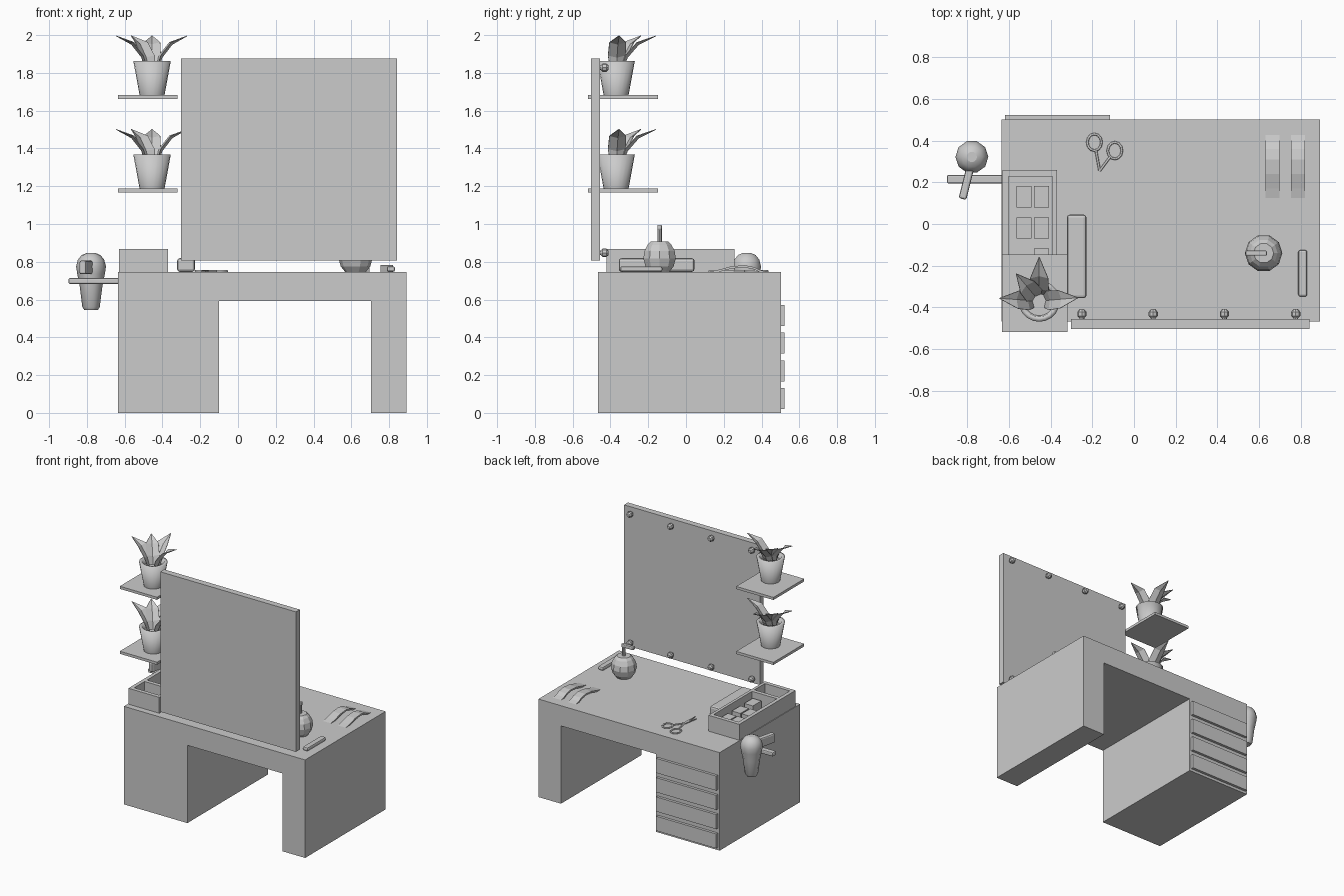
import bpy, bmesh
from math import sin, cos, pi, radians
from mathutils import Vector

if "Cube" in bpy.data.objects:
    bpy.data.objects.remove(bpy.data.objects["Cube"])


def mesh_object(name, verts, faces):
    mesh = bpy.data.meshes.new(name)
    mesh.from_pydata(verts, [], faces)
    bm = bmesh.new()
    bm.from_mesh(mesh)
    bmesh.ops.recalc_face_normals(bm, faces=bm.faces)
    bm.to_mesh(mesh)
    bm.free()
    ob = bpy.data.objects.new(name, mesh)
    bpy.context.collection.objects.link(ob)
    return ob


def box(name, x0, x1, y0, y1, z0, z1, bevel=0):
    v = [(x, y, z) for x in (x0, x1) for y in (y0, y1) for z in (z0, z1)]
    f = [(0, 1, 3, 2), (4, 6, 7, 5), (0, 4, 5, 1), (2, 3, 7, 6), (0, 2, 6, 4), (1, 5, 7, 3)]
    ob = mesh_object(name, v, f)
    if bevel:
        m = ob.modifiers.new("bevel", 'BEVEL')
        m.width, m.segments = bevel, 2
    return ob


def prism(name, outline, axis, a, b):
    """Extrude a 2D outline along axis 'x' or 'y' from a to b."""
    place = (lambda p, t: (t, p[0], p[1])) if axis == 'x' else (lambda p, t: (p[0], t, p[1]))
    n = len(outline)
    v = [place(p, t) for t in (a, b) for p in outline]
    f = [tuple(range(n)), tuple(range(n, 2 * n))]
    f += [(i, (i + 1) % n, n + (i + 1) % n, n + i) for i in range(n)]
    return mesh_object(name, v, f)


def lathe(name, profile, origin, sides, axis=(0, 0, 1), smooth=False):
    """Revolve (radius, height) points around an axis, capping both ends."""
    rot = Vector((0, 0, 1)).rotation_difference(Vector(axis))
    v = [rot @ Vector((r * cos(2 * pi * i / sides), r * sin(2 * pi * i / sides), h)) + Vector(origin)
         for r, h in profile for i in range(sides)]
    f = [(k * sides + i, k * sides + (i + 1) % sides, (k + 1) * sides + (i + 1) % sides, (k + 1) * sides + i)
         for k in range(len(profile) - 1) for i in range(sides)]
    f += [tuple(range(sides)), tuple(range(len(v) - sides, len(v)))]
    ob = mesh_object(name, v, f)
    if smooth:
        for p in ob.data.polygons:
            p.use_smooth = len(p.vertices) == 4
    return ob


def leaf(name, base, angle, reach):
    """Folded leaf that rises and then bends outward."""
    spine = [(0.03, 0.07, 0.02), (0.28, 0.2, 0.046), (0.57, 0.27, 0.043), (1, 0.315, 0.001)]
    d, s = Vector((cos(angle), sin(angle), 0)), Vector((-sin(angle), cos(angle), 0))
    v, f = [], []
    for t, h, w in spine:
        c = Vector(base) + d * reach * t + Vector((0, 0, h))
        lift = Vector((0, 0, 0.25 * w)) - d * 0.25 * w
        v += [c - s * w + lift, c, c + s * w + lift]
    for k in range(3):
        for j in range(2):
            i = 3 * k + j
            f.append((i, i + 1, i + 4, i + 3))
    ob = mesh_object(name, v, f)
    m = ob.modifiers.new("thickness", 'SOLIDIFY')
    m.thickness = 0.003
    return ob


def tube(name, pts, radius, cyclic=False):
    cu = bpy.data.curves.new(name, 'CURVE')
    cu.dimensions = '3D'
    cu.bevel_depth, cu.bevel_resolution, cu.use_fill_caps = radius, 1, True
    sp = cu.splines.new('POLY')
    sp.points.add(len(pts) - 1)
    for p, c in zip(sp.points, pts):
        p.co = (*c, 1)
    sp.use_cyclic_u = cyclic
    ob = bpy.data.objects.new(name, cu)
    bpy.context.collection.objects.link(ob)
    return ob


TOP = 0.747

# Desk body with a through knee hole, and drawer fronts on the back side
prism("desk_body", [(-0.635, 0), (-0.1, 0), (-0.1, 0.593), (0.703, 0.593), (0.703, 0),
                    (0.893, 0), (0.893, TOP), (-0.635, TOP)], 'y', -0.467, 0.502)
for i in range(4):
    z = 0.02 + i * 0.147
    box(f"drawer_front_{i + 1}", -0.62, -0.114, 0.50, 0.522, z, z + 0.111)

# Mirror panel with round bulbs on the inner face
box("mirror_panel", -0.303, 0.841, -0.503, -0.456, 0.808, 1.875)
for z in (0.847, 1.828):
    for i in range(4):
        lathe("mirror_bulb", [(0.011, 0), (0.012, 0.006), (0.022, 0.016), (0.022, 0.035), (0.011, 0.048)],
              (-0.25 + i * 0.342, -0.457, z), 8, (0, 1, 0))

# Two wall shelves with potted plants
for n, z in enumerate((1.187, 1.682)):
    box(f"shelf_{n + 1}", -0.634, -0.32, -0.518, -0.147, z - 0.02, z)
    c = (-0.455, -0.37, z)
    lathe(f"plant_pot_{n + 1}", [(0.066, 0), (0.099, 0.18), (0.075, 0.18), (0.07, 0.145)], c, 20, smooth=True)
    for a, r in ((90, 0.21), (130, 0.17), (176, 0.19), (5, 0.186)):
        leaf(f"plant_leaf_{n + 1}", c, radians(a), r)

# Open organiser tray with divider and small palettes
x0, x1, y0, y1, h = -0.63, -0.37, -0.42, 0.258, 0.868
box("tray_floor", x0, x1, y0, y1, TOP, 0.765)
box("tray_side_left", x0, x0 + 0.028, y0, y1, TOP, h)
box("tray_side_right", x1 - 0.022, x1, y0, y1, TOP, h)
for name, y in (("tray_end_front", y0), ("tray_divider", -0.265), ("tray_end_back", y1 - 0.03)):
    box(name, x0 + 0.028, x1 - 0.022, y, y + 0.03, TOP, h)
for bx, by in ((-0.563, 0.08), (-0.481, 0.08), (-0.563, -0.07), (-0.481, -0.07), (-0.481, -0.22)):
    box("tray_block", bx, bx + 0.072, by, by + 0.102, 0.765, 0.825)

# Long rounded case beside the tray
box("long_case", -0.322, -0.228, -0.356, 0.045, TOP, 0.819, 0.014)

# Scissors: two finger rings and crossing blades
for k, (cx, cy, tip) in enumerate([(-0.19, 0.392, (-0.165, 0.12)), (-0.092, 0.352, (-0.192, 0.15))]):
    ring = [(cx + 0.034 * cos(2 * pi * i / 12), cy + 0.04 * sin(2 * pi * i / 12), 0.75) for i in range(12)]
    tube("scissor_ring", ring, 0.006, True)
    pivot = Vector((-0.165, 0.255))
    a = Vector((cx, cy))
    start = a + (pivot - a).normalized() * 0.037
    tube("scissor_handle", [(*start, 0.75), (*pivot, 0.75)], 0.006)
    t = Vector(tip)
    side = Vector((-(t - pivot).y, (t - pivot).x)).normalized() * 0.009
    outline = [pivot - side, pivot + side, t]
    mesh_object("scissor_blade", [(*p, zz) for zz in (TOP, 0.754) for p in outline],
                [(0, 1, 2), (3, 4, 5), (0, 1, 4, 3), (1, 2, 5, 4), (2, 0, 3, 5)])

# Pair of arched hair clips
arch = [(0.12, 0.746), (0.17, 0.757), (0.24, 0.776), (0.31, 0.782), (0.36, 0.772), (0.39, 0.757), (0.43, 0.746)]
under = [(y, z - 0.012) for y, z in arch[-2:0:-1]]
for cx in (0.63, 0.754):
    prism("hair_clip", arch + under, 'x', cx, cx + 0.067)

# Round bottle with spray nozzle
bc = (0.622, -0.14, TOP)
lathe("spray_bottle", [(0.055, 0), (0.078, 0.028), (0.09, 0.07), (0.084, 0.11), (0.067, 0.142), (0.048, 0.16)], bc, 10)
lathe("bottle_stem", [(0.012, 0.15), (0.012, 0.232)], bc, 8)
box("bottle_nozzle", 0.535, 0.638, -0.152, -0.128, 0.97, 0.996, 0.006)

# Small lipstick tube
box("lipstick_tube", 0.788, 0.831, -0.348, -0.125, TOP, 0.776, 0.01)

# Hanging dryer on a side holder rail
box("holder_rail", -0.897, -0.63, 0.194, 0.236, 0.682, 0.714, 0.008)
lathe("dryer_body", [(0.036, 0.545), (0.046, 0.56), (0.06, 0.67), (0.073, 0.735), (0.079, 0.775),
                     (0.07, 0.81), (0.05, 0.835), (0.025, 0.846)], (-0.778, 0.322, 0), 10, smooth=True)
handle = box("dryer_handle", -0.019, 0.019, -0.17, 0.02, -0.036, 0.036, 0.01)
handle.location = (-0.782, 0.285, 0.77)
handle.rotation_euler = (0, 0, radians(-14))
